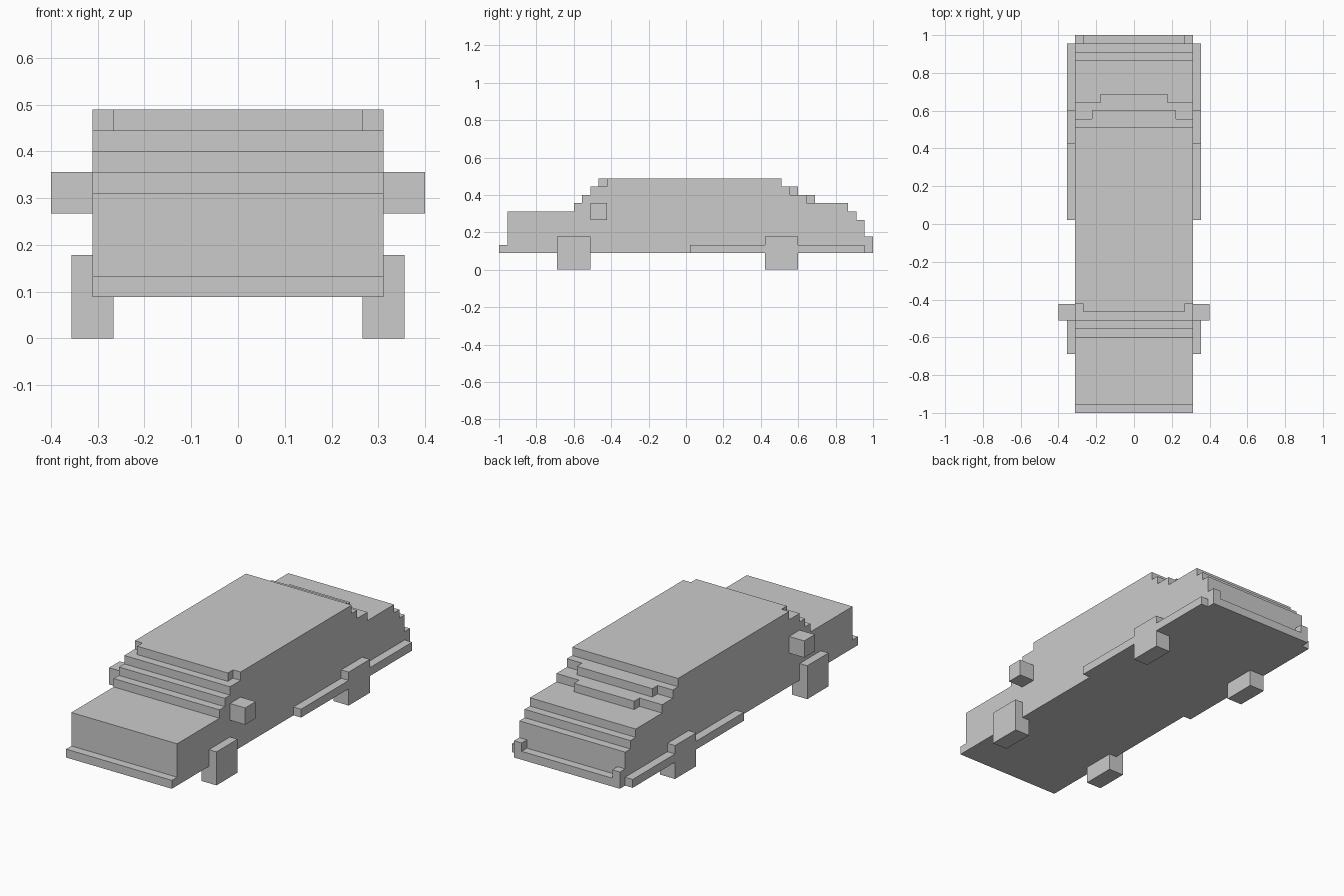
import bpy

if "Cube" in bpy.data.objects:
    bpy.data.objects.remove(bpy.data.objects["Cube"])

U = 2 / 45  # block size: the car is 45 blocks long


def make(name, verts, faces):
    mesh = bpy.data.meshes.new(name)
    mesh.from_pydata([(x * U, y * U - 1, z * U) for x, y, z in verts], [], faces)
    mesh.update()
    obj = bpy.data.objects.new(name, mesh)
    bpy.context.collection.objects.link(obj)
    return obj


def box(name, xs, ys, zs, mirror=False):
    verts = [(x, y, z) for x in xs for y in ys for z in zs]
    faces = [(0, 1, 3, 2), (4, 6, 7, 5), (0, 4, 5, 1),
             (2, 3, 7, 6), (0, 2, 6, 4), (1, 5, 7, 3)]
    obj = make(name, verts, faces)
    if mirror:
        mod = obj.modifiers.new("Mirror", 'MIRROR')
        mod.use_mirror_merge = False
        obj.location.y = 0
    return obj


# Stepped body: side profile (y, z) in blocks, extruded across the width
profile = [(0, 2), (0, 3), (1, 3), (1, 7), (9, 7), (9, 8), (10, 8), (10, 9),
           (11, 9), (11, 10), (13, 10), (13, 11), (34, 11), (34, 10), (35, 10),
           (35, 9), (37, 9), (37, 8), (42, 8), (42, 7), (43, 7), (43, 6),
           (44, 6), (44, 3), (45, 3), (45, 2)]
n = len(profile)
make("body",
     [(x, y, z) for x in (-7, 7) for y, z in profile],
     [tuple(range(n - 1, -1, -1)), tuple(range(n, 2 * n))] +
     [(i, (i + 1) % n, (i + 1) % n + n, i + n) for i in range(n)])

# Narrower steps of the roof front and rear window
box("roof_front_edge", (-6, 6), (12, 13), (10, 11))
box("rear_window_upper", (-5, 5), (35, 36), (9, 10))
box("rear_window_lower", (-4, 4), (37, 38), (8, 9))

# Parts on both sides
box("rear_bumper_corner", (6, 7), (44, 45), (3, 4), True)
box("wing_mirror", (7, 9), (11, 13), (6, 8), True)
box("side_skirt", (7, 8), (23, 44), (2, 3), True)
for name, y in (("front_wheel", 7), ("rear_wheel", 32)):
    box(name, (6, 8), (y, y + 4), (0, 4), True)
